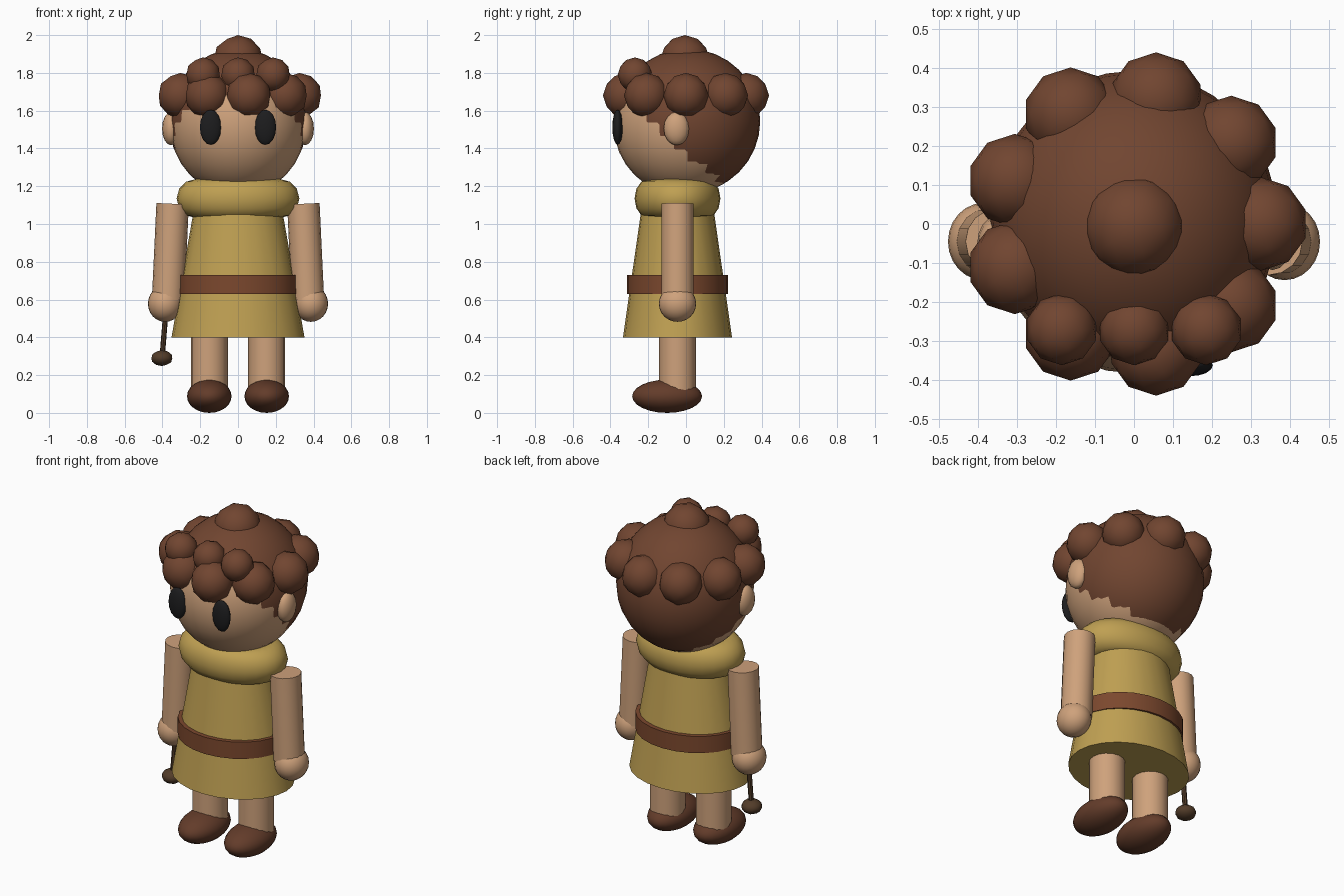
import bpy
import math
from mathutils import Vector

cube = bpy.data.objects.get("Cube")
if cube:
    bpy.data.objects.remove(cube, do_unlink=True)


def material(name, rgb):
    mat = bpy.data.materials.new(name)
    mat.use_nodes = True
    mat.diffuse_color = (*rgb, 1)
    mat.node_tree.nodes["Principled BSDF"].inputs["Base Color"].default_value = (*rgb, 1)
    return mat


skin = material("skin", (0.62, 0.36, 0.20))
hair = material("hair_brown", (0.165, 0.06, 0.03))
cloth = material("mustard_cloth", (0.52, 0.35, 0.085))
leather = material("belt_leather", (0.20, 0.065, 0.027))
shoe = material("shoe_brown", (0.125, 0.045, 0.023))
wood = material("dark_wood", (0.085, 0.045, 0.022))
black = material("eye_black", (0.012, 0.012, 0.013))

BODY_Y = -0.045  # depth of the body axis


def finish(name, mat, scale=(1, 1, 1)):
    """Name, scale, colour and smooth the newly added primitive."""
    obj = bpy.context.object
    obj.name = name
    obj.scale = scale
    obj.data.materials.append(mat)
    bpy.ops.object.shade_smooth_by_angle(angle=math.radians(35))
    return obj


def ellipsoid(name, mat, centre, radii, segments=24):
    bpy.ops.mesh.primitive_uv_sphere_add(segments=segments, ring_count=segments // 2,
                                         radius=1, location=centre)
    return finish(name, mat, radii)


def ball(name, mat, centre, radii):
    bpy.ops.mesh.primitive_ico_sphere_add(subdivisions=2, radius=1, location=centre)
    return finish(name, mat, radii)


def rod(name, mat, start, end, radius, sides=16):
    start, end = Vector(start), Vector(end)
    axis = end - start
    bpy.ops.mesh.primitive_cylinder_add(vertices=sides, radius=radius, depth=axis.length,
                                        location=(start + end) / 2,
                                        rotation=axis.to_track_quat("Z", "Y").to_euler())
    return finish(name, mat)


# Tunic, belt and rolled collar
bpy.ops.mesh.primitive_cone_add(vertices=24, radius1=0.352, radius2=0.226, depth=0.72,
                                location=(0, BODY_Y, 0.76))
finish("tunic", cloth, (1, 0.82, 1))
bpy.ops.mesh.primitive_cylinder_add(vertices=24, radius=0.315, depth=0.1,
                                    location=(0, BODY_Y, 0.68))
finish("belt", leather, (1, 0.85, 1))
bpy.ops.mesh.primitive_torus_add(major_radius=0.222, minor_radius=0.103, major_segments=28,
                                 minor_segments=12, location=(0, BODY_Y, 1.135))
finish("collar", cloth, (1, 0.70, 1))

# Head and hair cap
ellipsoid("head", skin, (0, -0.008, 1.525), (0.36, 0.375, 0.375), 32)
ellipsoid("hair_cap", hair, (0, 0.01, 1.545), (0.368, 0.383, 0.383), 32)

# Curls: a ring round the head, a fringe above the face and a crown
for i in range(9):
    a = math.radians(40 * i)
    ball(f"ring_curl_{i + 1}", hair,
         (0.325 * math.cos(a), 0.325 * math.sin(a), 1.68), (0.12,) * 3)
for i, x in enumerate((-0.185, 0, 0.185)):
    ball(f"fringe_curl_{i + 1}", hair, (x, -0.27, 1.79), (0.092,) * 3)
ball("crown_curl", hair, (0, -0.005, 1.867), (0.133,) * 3)

# Paired parts
for side, s in (("left", 1), ("right", -1)):
    ellipsoid(f"{side}_eye", black, (0.145 * s, -0.362, 1.512), (0.057, 0.028, 0.093), 16)
    ellipsoid(f"{side}_ear", skin, (0.355 * s, -0.05, 1.505), (0.047, 0.068, 0.088), 16)
    rod(f"{side}_arm", skin, (0.37 * s, BODY_Y, 0.6), (0.346 * s, BODY_Y, 1.107), 0.086)
    ellipsoid(f"{side}_hand", skin, (0.386 * s, BODY_Y, 0.578), (0.091, 0.099, 0.096))
    rod(f"{side}_leg", skin, (0.152 * s, BODY_Y, 0.08), (0.152 * s, BODY_Y, 0.5), 0.098)
    ellipsoid(f"{side}_shoe", shoe, (0.152 * s, -0.1, 0.088), (0.118, 0.185, 0.088))

# Small club held in the right hand
rod("club_handle", wood, (-0.38, BODY_Y, 0.56), (-0.402, BODY_Y, 0.29), 0.014, 8)
ball("club_head", wood, (-0.403, BODY_Y, 0.29), (0.058, 0.058, 0.042))
